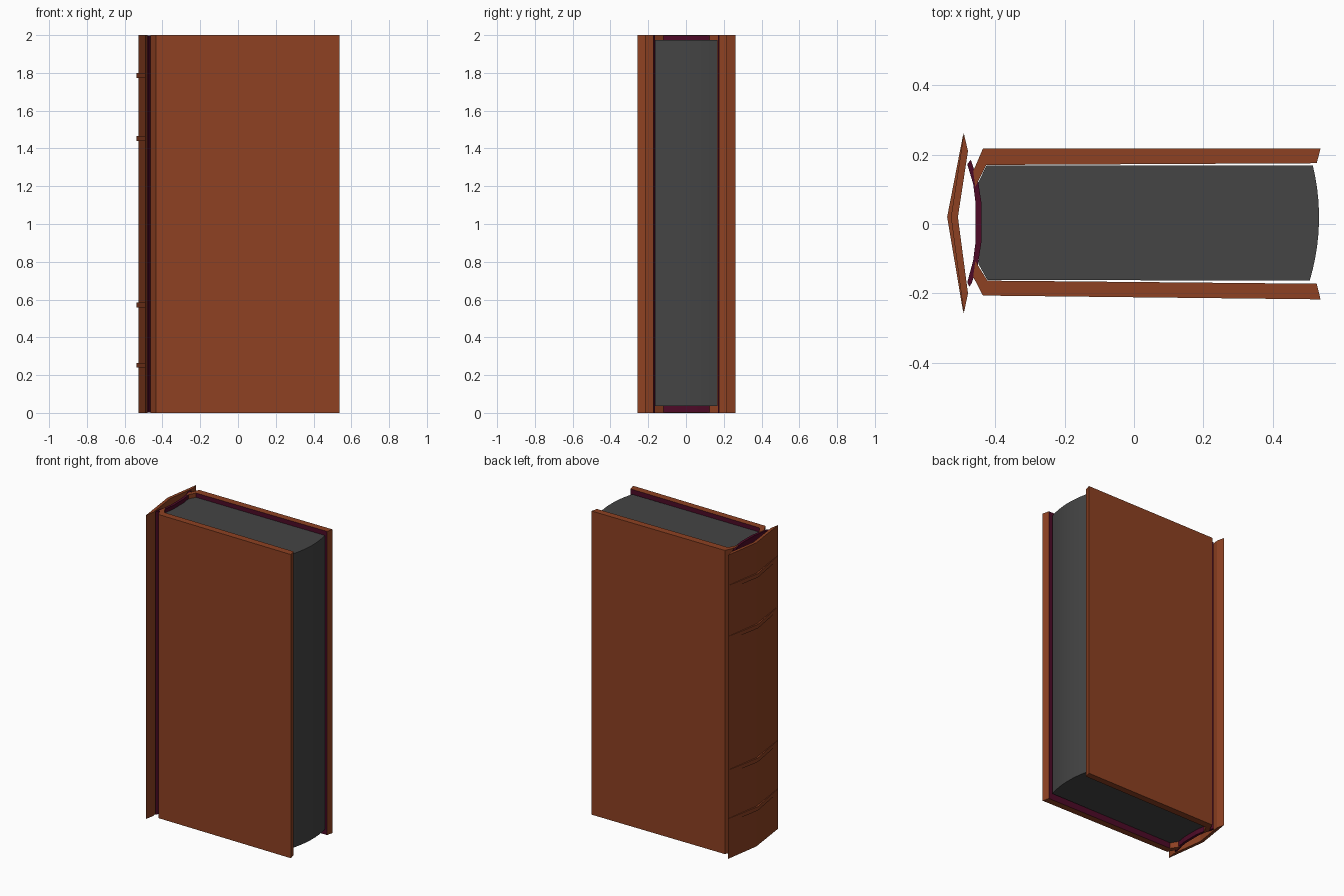
import bpy, bmesh
from mathutils import Vector

if "Cube" in bpy.data.objects:
    bpy.data.objects.remove(bpy.data.objects["Cube"])


def material(name, rgb):
    m = bpy.data.materials.new(name)
    m.diffuse_color = (*rgb, 1)
    m.use_nodes = True
    m.node_tree.nodes["Principled BSDF"].inputs["Base Color"].default_value = m.diffuse_color
    return m


leather = material("brown leather", (0.27, 0.053, 0.016))
lining = material("maroon lining", (0.075, 0.003, 0.02))
paper = material("dark grey paper", (0.058, 0.058, 0.058))


def prism(name, outline, z0, z1, mats, rule=None):
    """Extrude a plan outline (x, y) from z0 to z1."""
    bm = bmesh.new()
    face = bm.faces.new([bm.verts.new((x, y, z0)) for x, y in outline])
    ext = bmesh.ops.extrude_face_region(bm, geom=[face])
    verts = [g for g in ext["geom"] if isinstance(g, bmesh.types.BMVert)]
    bmesh.ops.translate(bm, verts=verts, vec=Vector((0, 0, z1 - z0)))
    bmesh.ops.recalc_face_normals(bm, faces=bm.faces)
    if rule:
        for f in bm.faces:
            f.material_index = 1 if rule(f) else 0
    mesh = bpy.data.meshes.new(name)
    bm.to_mesh(mesh)
    bm.free()
    for m in mats:
        mesh.materials.append(m)
    obj = bpy.data.objects.new(name, mesh)
    bpy.context.collection.objects.link(obj)
    return obj


# Cover boards: bent hinge at the spine side, maroon inner face
back = [(-0.435, 0.217), (0.537, 0.217), (0.526, 0.175), (-0.425, 0.17),
        (-0.457, 0.107), (-0.463, 0.152)]
front = [(-0.435, -0.206), (0.537, -0.217), (0.526, -0.172), (-0.422, -0.163),
         (-0.457, -0.107), (-0.463, -0.152)]
prism("back_cover", back, 0, 2, [leather, lining], lambda f: f.normal.y < -0.8)
prism("front_cover", front, 0, 2, [leather, lining], lambda f: f.normal.y > 0.8)

# Spine: shallow V section
prism("spine", [(-0.490, 0.261), (-0.527, 0.02), (-0.490, -0.257),
                (-0.478, -0.200), (-0.507, 0.02), (-0.478, 0.210)], 0, 2, [leather])

# Raised bands across the spine
for i, z in enumerate((0.252, 0.572, 1.452, 1.787)):
    prism(f"spine_band_{i + 1}", [(-0.492, 0.257), (-0.538, 0.02), (-0.492, -0.253),
                                  (-0.486, -0.22), (-0.515, 0.02), (-0.486, 0.22)],
          z - 0.013, z + 0.013, [leather])

# Curved lining behind the pages
inner = [(-0.470, 0.185), (-0.449, 0.125), (-0.439, 0.06), (-0.439, -0.05),
         (-0.449, -0.115), (-0.468, -0.172)]
outer = [(-0.474, -0.180), (-0.480, -0.168), (-0.463, -0.105), (-0.456, -0.05),
         (-0.456, 0.06), (-0.463, 0.115), (-0.480, 0.172)]
prism("spine_lining", inner + outer, 0.003, 1.998, [lining])

# Page block: rounded fore edge, hollow back following the lining
fore = []
n = 10
for i in range(n + 1):
    t = i / n
    bulge = 4 * t * (1 - t)
    fore.append((0.506 + 0.009 * t + 0.022 * bulge, -0.163 + 0.331 * t))
spine_side = [(-0.425, 0.168), (-0.448, 0.12), (-0.442, 0.06),
              (-0.442, -0.05), (-0.448, -0.115), (-0.422, -0.161)]
prism("pages", fore + spine_side, 0.037, 1.973, [paper])

for o in bpy.context.scene.objects:
    o.select_set(o.name == "pages")
bpy.context.view_layer.objects.active = bpy.data.objects["pages"]
bpy.ops.object.shade_smooth_by_angle()
